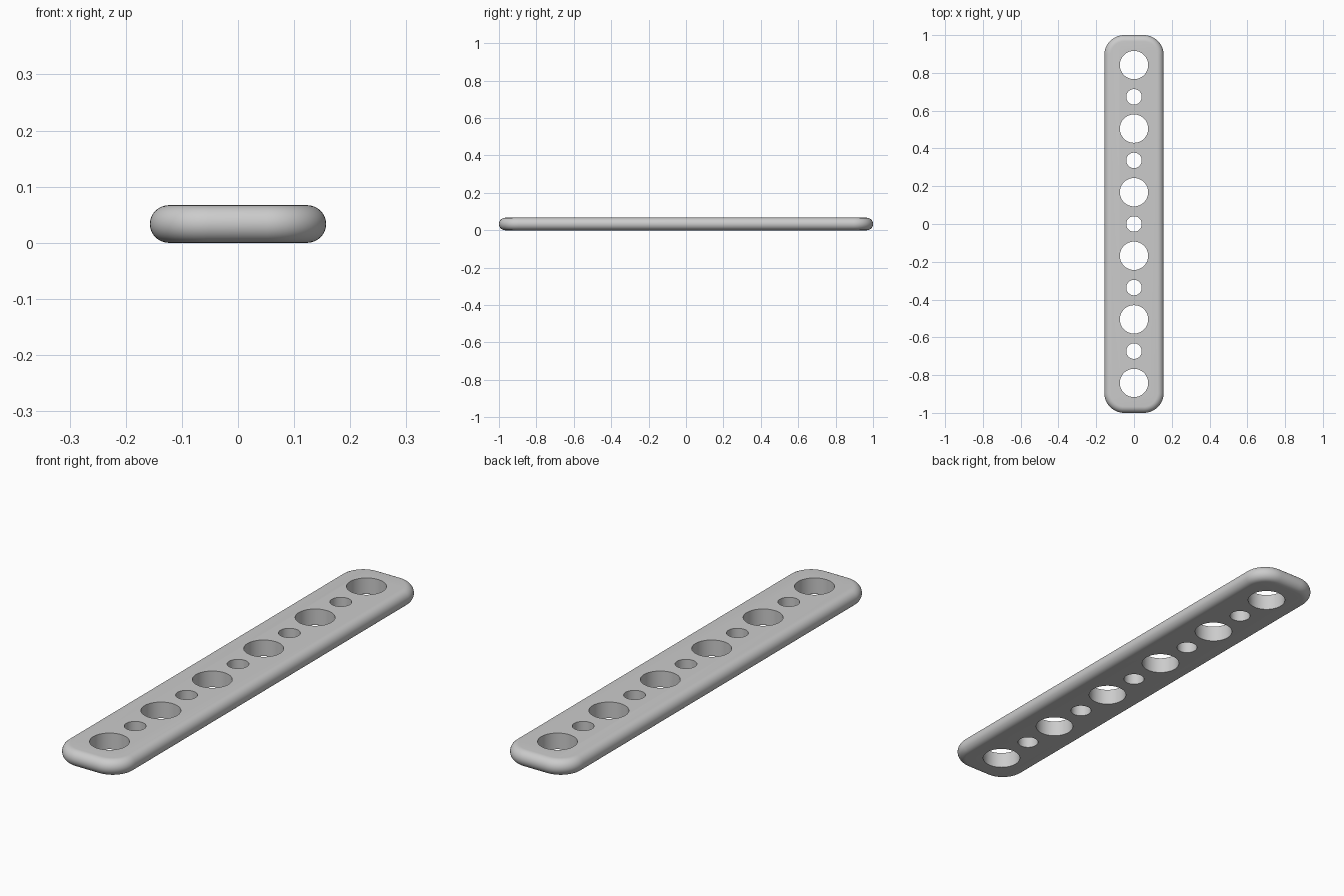
import bpy, bmesh
from math import sin, cos, pi, radians

if "Cube" in bpy.data.objects:
    bpy.data.objects.remove(bpy.data.objects["Cube"])

HALF_W, HALF_L, HEIGHT = 0.157, 1.0, 0.067
CORNER = 0.105          # plan corner radius
EDGE = HEIGHT / 2       # fully rounded rim
PITCH = 0.1683          # spacing between neighbouring holes
BIG, SMALL = 0.075, 0.041

grey = bpy.data.materials.new("plain grey")
grey.use_nodes = True
colour = (0.6, 0.6, 0.6, 1)
grey.diffuse_color = colour
grey.node_tree.nodes["Principled BSDF"].inputs["Base Color"].default_value = colour


def make_object(name, bm):
    bmesh.ops.recalc_face_normals(bm, faces=bm.faces)
    mesh = bpy.data.meshes.new(name)
    bm.to_mesh(mesh)
    bm.free()
    mesh.materials.append(grey)
    obj = bpy.data.objects.new(name, mesh)
    bpy.context.collection.objects.link(obj)
    return obj


def outline(bm, inset, z, steps=14):
    """Rounded rectangle ring, shrunk by inset."""
    ring = []
    r = CORNER - inset
    for quarter, (sx, sy) in enumerate([(1, 1), (-1, 1), (-1, -1), (1, -1)]):
        for i in range(steps + 1):
            a = (quarter + i / steps) * pi / 2
            ring.append(bm.verts.new((sx * (HALF_W - CORNER) + r * cos(a),
                                      sy * (HALF_L - CORNER) + r * sin(a), z)))
    return ring


# Bar: stacked outlines following a half-round rim
bm = bmesh.new()
rings = []
for i in range(17):
    t = -pi / 2 + pi * i / 16
    rings.append(outline(bm, EDGE * (1 - cos(t)), EDGE * (1 + sin(t))))
for low, high in zip(rings, rings[1:]):
    for i in range(len(low)):
        j = (i + 1) % len(low)
        bm.faces.new((low[i], low[j], high[j], high[i]))
bm.faces.new(rings[0][::-1])
bm.faces.new(rings[-1])
bar = make_object("perforated_bar", bm)

# Hole cutters: large and small alternate along the bar
bm = bmesh.new()
for k in range(-5, 6):
    r = BIG if k % 2 else SMALL
    new = bmesh.ops.create_cone(bm, cap_ends=True, segments=64, radius1=r,
                                radius2=r, depth=HEIGHT * 3)["verts"]
    bmesh.ops.translate(bm, verts=new, vec=(0, k * PITCH, EDGE))
cutter = make_object("hole_cutter", bm)
cutter.hide_render = True

# Cut the holes, then discard the cutter
cut = bar.modifiers.new("holes", "BOOLEAN")
cut.operation = "DIFFERENCE"
cut.solver = "EXACT"
cut.object = cutter
bpy.ops.object.select_all(action="DESELECT")
bpy.context.view_layer.objects.active = bar
bar.select_set(True)
bpy.ops.object.modifier_apply(modifier=cut.name)
bpy.data.objects.remove(cutter)

bpy.ops.object.shade_smooth_by_angle(angle=radians(35))
